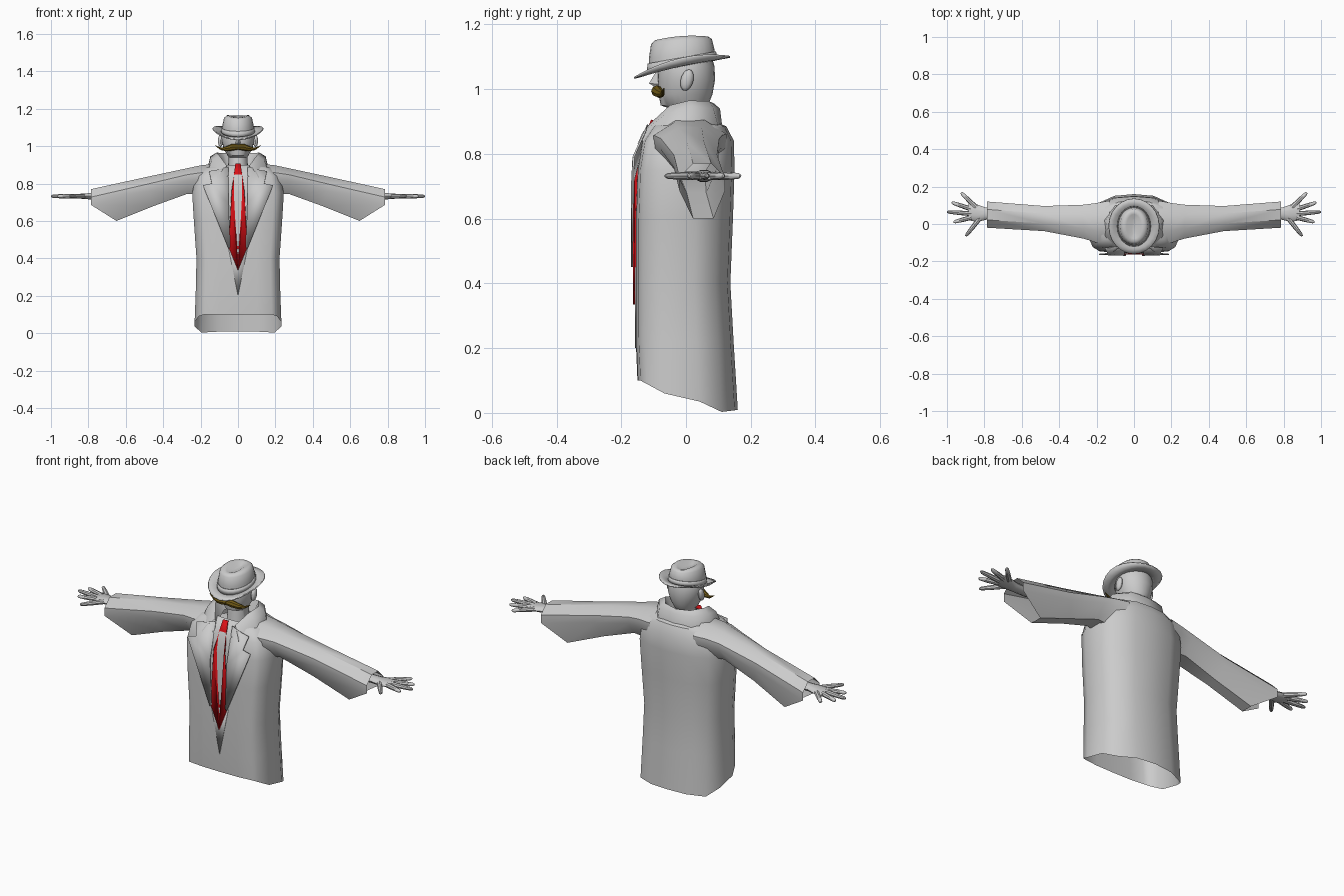
import bpy, bmesh, math
from mathutils import Vector

old = bpy.data.objects.get("Cube")
if old:
    bpy.data.objects.remove(old)


def material(name, colour):
    m = bpy.data.materials.new(name)
    m.use_nodes = True
    m.diffuse_color = (*colour, 1)
    m.node_tree.nodes["Principled BSDF"].inputs["Base Color"].default_value = (*colour, 1)
    return m


GREY = material("light grey", (0.6, 0.6, 0.6))
RED = material("tie red", (0.7, 0.005, 0.008))
BROWN = material("moustache brown", (0.16, 0.1, 0.008))


def finish(name, bm, mat, mirror=False, thick=0, angle=40):
    bmesh.ops.recalc_face_normals(bm, faces=bm.faces)
    me = bpy.data.meshes.new(name)
    bm.to_mesh(me)
    bm.free()
    me.materials.append(mat)
    me.shade_smooth()
    me.set_sharp_from_angle(angle=math.radians(angle))
    ob = bpy.data.objects.new(name, me)
    bpy.context.collection.objects.link(ob)
    if mirror:
        mod = ob.modifiers.new("mirror", 'MIRROR')
        mod.use_clip = True
    if thick:
        mod = ob.modifiers.new("thickness", 'SOLIDIFY')
        mod.thickness = thick
        mod.offset = 0
    return ob


def loft(name, rings, mat, closed=True, caps=(False, False), **kw):
    """Skin a list of equal-length point rings."""
    bm = bmesh.new()
    rows = [[bm.verts.new(p) for p in r] for r in rings]
    n = len(rows[0])
    for a, b in zip(rows, rows[1:]):
        for i in range(n if closed else n - 1):
            j = (i + 1) % n
            bm.faces.new((a[i], a[j], b[j], b[i]))
    for row, cap in ((rows[0], caps[0]), (rows[-1], caps[1])):
        if cap:
            bm.faces.new(row)
    return finish(name, bm, mat, **kw)


def oval(hx, yf, yb, z, tilt=0.0, lift=0.0, n=24):
    """Oval ring; tilt raises the back, lift raises the sides."""
    pts = []
    for i in range(n):
        a = 2 * math.pi * i / n
        y = (yf + yb) / 2 + (yb - yf) / 2 * math.cos(a)
        pts.append((hx * math.sin(a), y, z + tilt * y + lift * math.sin(a) ** 2))
    return pts


def tube(name, path, mat, sides=8, flat=1.0, **kw):
    """Round tube through (x, y, z, radius) points."""
    pts = [Vector(p[:3]) for p in path]
    rings = []
    for i, p in enumerate(pts):
        d = (pts[min(i + 1, len(pts) - 1)] - pts[max(i - 1, 0)]).normalized()
        u = d.cross(Vector((0, 0, 1))).normalized()
        v = u.cross(d)
        r = path[i][3]
        rings.append([p + r * (u * math.cos(t) + v * flat * math.sin(t))
                      for t in (2 * math.pi * k / sides for k in range(sides))])
    return loft(name, rings, mat, caps=(True, True), **kw)


def plate(name, outline, depth, mat, **kw):
    """Thin front panel from an (x, z) outline; depth gives y at a height."""
    bm = bmesh.new()
    bm.faces.new([bm.verts.new((x, depth(z), z)) for x, z in outline])
    bmesh.ops.triangulate(bm, faces=bm.faces)
    return finish(name, bm, mat, thick=0.006, **kw)


# Coat body: half section (width fraction, depth fraction, hem height), mirrored
SECTION = [(0, 0, .1), (.45, .005, .1), (.78, .03, .1), (.9, .09, .09), (1, .27, .06),
           (1, .62, .035), (.84, .84, .003), (.45, .97, .008), (0, 1, .01)]
LEVELS = [(None, .232, -.15, .16), (.22, .226, -.155, .147), (.4, .222, -.155, .137),
          (.6, .236, -.155, .145), (.75, .245, -.15, .15), (.84, .225, -.135, .148),
          (.885, .18, -.105, .125), (.9, .09, -.08, .09)]
loft("coat_body", [[(u * w, yf + v * (yb - yf), hem if z is None else z)
                    for u, v, hem in SECTION] for z, w, yf, yb in LEVELS],
     GREY, closed=False, mirror=True)

# Sleeves: flared, with the cuff cut back underneath
CUFF = [(.3, 1), (.7, 1), (1, .75), (1, .5), (.75, 0), (.3, 0), (0, .5), (0, .75)]
SLEEVE = [(.13, 0, .905, .73, -.1, .125), (.2, 0, .897, .74, -.1, .112),
          (.27, 0, .882, .745, -.078, .103), (.48, .03, .837, .68, -.038, .096),
          (.785, .135, .77, .6, -.02, .12)]
loft("sleeve", [[(x - back * max(0, 1 - 2 * h), yf + u * (yb - yf), zb + h * (zt - zb))
                 for u, h in CUFF] for x, back, zt, zb, yf, yb in SLEEVE],
     GREY, mirror=True)

# Collar rolled around the neck, open at the front
BASE = [(0, .112, .885), (.1, .1, .885), (.162, .02, .885), (.158, -.07, .875), (.11, -.15, .83)]
ROLL = [(0, .105, .94), (.1, .085, .94), (.148, .02, .945), (.14, -.06, .925), (.09, -.135, .865)]
TOP = [(0, .085, .957), (.075, .07, .963), (.115, .01, .965), (.1, -.05, .95), (.06, -.11, .895)]
INNER = [(0, .06, .9), (.055, .05, .9), (.08, 0, .9), (.07, -.06, .88), (.045, -.1, .86)]
loft("collar", [BASE, ROLL, TOP, INNER], GREY, closed=False, mirror=True, angle=50)


def chest(z):
    return -.16 + max(0, z - .78) * .45


# Lapels with a notch, shirt opening below, and tie
plate("lapel", [(.05, .89), (.1, .875), (.155, .865), (.14, .8), (.188, .79),
                (.05, .45), (.042, .46), (.05, .7)],
      lambda z: chest(z) - .007, GREY, mirror=True)
plate("coat_opening", [(-.05, .45), (0, .2), (.05, .45)], lambda z: -.155, GREY)
plate("tie", [(-.014, .905), (.014, .905), (.02, .86), (.032, .76), (.042, .6), (.05, .46),
              (0, .335), (-.05, .46), (-.042, .6), (-.032, .76), (-.02, .86)],
      lambda z: chest(z) - .001, RED)

# Hands: palm and tapered fingers
loft("palm", [[(x, yc + hy * math.cos(t), .732 + hz * math.sin(t))
               for t in (math.pi * k / 5 for k in range(10))]
              for x, yc, hy, hz in ((.7, .055, .03, .02), (.79, .055, .032, .018),
                                    (.84, .058, .047, .014), (.885, .065, .045, .011))],
     GREY, caps=(True, True), mirror=True)
FINGERS = {"thumb": (.825, .03, .9, -.065), "index_finger": (.87, .035, .965, .01),
           "middle_finger": (.87, .055, 1, .065), "ring_finger": (.87, .08, .975, .115),
           "little_finger": (.845, .09, .925, .168)}
for name, (x0, y0, x1, y1) in FINGERS.items():
    path = [(x0 + t * (x1 - x0), y0 + t * (y1 - y0), .732, r)
            for t, r in ((0, .013), (.5, .012), (.92, .009), (1, .004))]
    tube(name, path, GREY, mirror=True)

# Head with neck, ears and nose
loft("head", [oval(*r) for r in ((.055, -.06, .06, .86), (.05, -.05, .06, .94),
                                 (.056, -.078, .068, .95), (.076, -.085, .082, .985),
                                 (.088, -.088, .09, 1.03), (.09, -.086, .088, 1.07),
                                 (.08, -.075, .08, 1.1))],
     GREY, caps=(True, True))
bm = bmesh.new()
bmesh.ops.create_uvsphere(bm, u_segments=12, v_segments=8, radius=1)
for v in bm.verts:
    v.co = (.094 + .013 * v.co.x, .003 + .02 * v.co.y + .006 * v.co.z, 1.028 + .033 * v.co.z)
finish("ear", bm, GREY, mirror=True)
loft("nose", [[(-.009, -.08, 1.055), (.009, -.08, 1.055), (0, -.092, 1.055)],
              [(-.017, -.08, 1.015), (.017, -.08, 1.015), (0, -.114, 1.018)],
              [(-.012, -.08, 1.005), (.012, -.08, 1.005), (0, -.095, 1.006)]],
     GREY, caps=(True, True))

# Moustache with upturned tips
tube("moustache", [(0, -.092, .995, .014), (.03, -.09, .994, .018), (.06, -.081, .986, .014),
                   (.09, -.073, .985, .007), (.122, -.068, 1.003, .001)],
     BROWN, mirror=True)

# Hat: tilted brim, band and creased crown
loft("hat_brim", [oval(.08, -.105, .085, 1.073, .2, .003),
                  oval(.112, -.138, .112, 1.071, .22, .006),
                  oval(.135, -.16, .136, 1.07, .22, .028)], GREY, thick=.006)
loft("hat_band", [oval(.089, -.119, .094, 1.073, .2),
                  oval(.086, -.117, .091, 1.1, .18)], GREY, thick=.004)
loft("hat_crown", [oval(.086, -.115, .09, 1.073, .2),
                   oval(.084, -.115, .088, 1.11, .15),
                   oval(.075, -.108, .08, 1.148, .08, .004),
                   oval(.06, -.095, .068, 1.158, .07, .007),
                   oval(.04, -.078, .052, 1.156, .06, .008),
                   oval(.012, -.055, .03, 1.146, .05)],
     GREY, caps=(False, True), angle=50)
